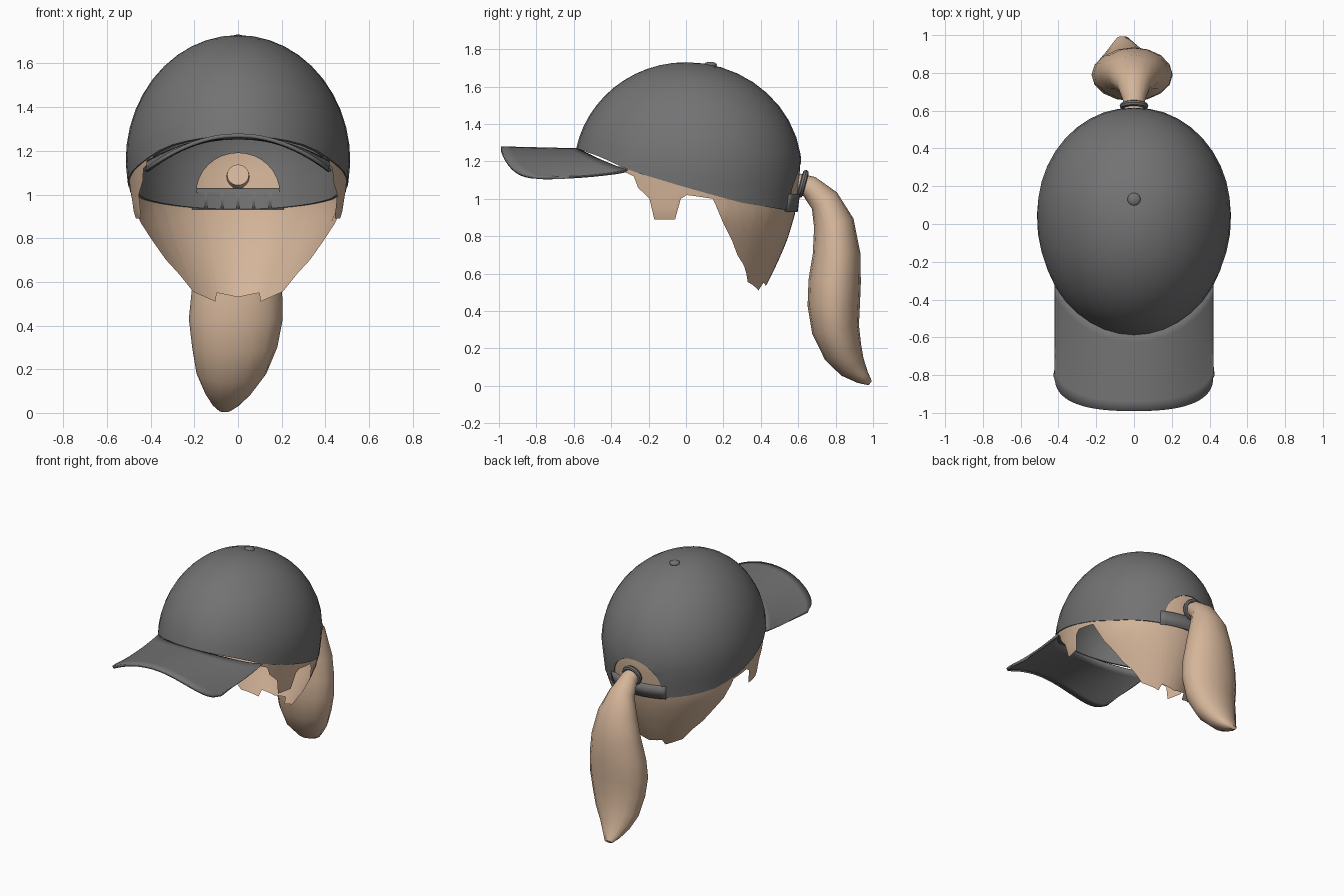
import bpy, bmesh, math
from mathutils import Vector

if "Cube" in bpy.data.objects:
    bpy.data.objects.remove(bpy.data.objects["Cube"])


def material(name, rgb):
    m = bpy.data.materials.new(name)
    m.diffuse_color = (*rgb, 1)
    m.use_nodes = True
    m.node_tree.nodes["Principled BSDF"].inputs["Base Color"].default_value = m.diffuse_color
    return m


GREY = material("cap grey", (0.17, 0.17, 0.17))
TAN = material("hair tan", (0.66, 0.46, 0.32))


def lerp_table(t, x):
    """Linear look-up in a list of (x, value) pairs."""
    for (x0, v0), (x1, v1) in zip(t, t[1:]):
        if x <= x1:
            k = max(0, (x - x0) / (x1 - x0))
            return v0 + (v1 - v0) * k
    return t[-1][1]


def finish(ob, mat, angle=40):
    ob.data.materials.clear()
    ob.data.materials.append(mat)
    bpy.ops.object.select_all(action='DESELECT')
    ob.select_set(True)
    bpy.context.view_layer.objects.active = ob
    bpy.ops.object.shade_smooth_by_angle(angle=math.radians(angle))


def grid(name, rows, mat, closed=False, caps=False, thick=0, angle=40):
    """Skin equal-length rows of points into one surface."""
    bm = bmesh.new()
    vs = [[bm.verts.new(p) for p in r] for r in rows]
    n = len(rows[0])
    for a, b in zip(vs, vs[1:]):
        for i in range(n if closed else n - 1):
            j = (i + 1) % n
            bm.faces.new((a[i], a[j], b[j], b[i]))
    if caps:
        bm.faces.new(vs[0])
        bm.faces.new(vs[-1])
    bmesh.ops.remove_doubles(bm, verts=bm.verts, dist=0.0005)
    bmesh.ops.recalc_face_normals(bm, faces=bm.faces)
    me = bpy.data.meshes.new(name)
    bm.to_mesh(me)
    bm.free()
    ob = bpy.data.objects.new(name, me)
    bpy.context.collection.objects.link(ob)
    finish(ob, mat, angle)
    if thick:
        s = ob.modifiers.new("thickness", 'SOLIDIFY')
        s.thickness, s.offset = thick, -1
        bpy.ops.object.modifier_apply(modifier=s.name)
    return ob


# Head shape: angle is measured from the back, scale f shrinks toward the crown
TOP, WIDE = 1.73, 1.15


def fscale(z):
    if z > WIDE:
        return math.sqrt(max(0, 1 - ((z - WIDE) / (TOP - WIDE)) ** 2))
    return 1 - 0.2 * (WIDE - z)


def head_y(a):
    c = math.cos(a)
    return 0.05 + (0.57 if c > 0 else 0.65) * c


def head(a, z, f, sx=1.0):
    return Vector((0.515 * f * sx * math.sin(a), f * head_y(a), z))


EDGE = [(-0.6, 1.27), (-0.45, 1.22), (-0.3, 1.15), (0, 1.06), (0.3, 0.98), (0.62, 0.93)]

# Cap crown, with a rear opening cut out
rows = []
for k in range(13):
    s = math.sin(math.radians(90 * k / 12))
    row = []
    for i in range(40):
        a = 2 * math.pi * i / 40
        e = lerp_table(EDGE, head_y(a))
        z = e + (TOP - e) * s
        row.append(head(a, z, fscale(z)))
    rows.append(row)
crown = grid("cap_crown", rows, GREY, closed=True, thick=0.02)

arch = [(0.19 * math.cos(math.pi * i / 16), 1.01 + 0.18 * math.sin(math.pi * i / 16)) for i in range(17)]
cutter = grid("opening_cutter", [[(x, y, z) for x, z in arch] for y in (0.4, 0.8)], GREY,
              closed=True, caps=True)
bpy.context.view_layer.objects.active = crown
b = crown.modifiers.new("opening", 'BOOLEAN')
b.operation, b.object, b.solver = 'DIFFERENCE', cutter, 'EXACT'
bpy.ops.object.modifier_apply(modifier=b.name)
bpy.data.objects.remove(cutter)
finish(crown, GREY)

# Adjuster strap below the opening
rows = [[head(math.radians(d), z, fscale(z) * 1.008) for d in range(-26, 27, 4)] for z in (0.93, 1.025)]
grid("back_strap", rows, GREY, thick=0.025)

# Curved brim, from the crown edge out to a rounded front
rows = []
N = 32
for k in range(9):
    t = k / 8
    row = []
    for i in range(N + 1):
        a = math.pi * (i / N - 0.5)
        s, c = math.sin(a), max(0, math.cos(a))
        x = 0.42 * math.copysign(abs(s) ** 0.77, s)
        q = (x / 0.42) ** 2
        inner = Vector((x, 0.05 - 0.625 * math.sqrt(1 - (x / 0.515) ** 2), 1.27 - 0.115 * q))
        outer = Vector((x, -0.80 - 0.19 * c ** 0.77, 1.28 - 0.155 * q))
        p = inner.lerp(outer, t)
        p.z -= 0.07 * q * t * (1 - t)
        row.append(p)
    rows.append(row)
brim = grid("brim", rows, GREY)
if sum(p.normal.z for p in brim.data.polygons) < 0:
    brim.data.flip_normals()
s = brim.modifiers.new("thickness", 'SOLIDIFY')
s.thickness, s.offset = 0.018, -1

# Crown button
bpy.ops.mesh.primitive_uv_sphere_add(segments=16, ring_count=8, radius=0.035, location=(0, 0.13, 1.715))
button = bpy.context.object
button.name = "button"
button.scale.z = 0.5
finish(button, GREY)

# Hair shell: lower hem height by angle from the back (sideburn near 105 degrees)
HEM = [(0, 0.53), (19, 0.55), (22, 0.51), (43, 0.555), (52, 0.64), (60, 0.70), (73, 0.87), (80, 1.0),
       (94, 1.02), (97, 1.0), (100, 0.89), (111, 0.89), (113, 1.0), (119, 1.06), (121, 1.12), (130, 1.16)]
HAIR_F = [(0.5, 0.66), (0.6, 0.745), (0.7, 0.82), (0.8, 0.885), (0.93, 0.945), (1.15, 0.985)]
steps = sorted({d for d, _ in HEM} | set(range(0, 131, 6)))
steps = [-d for d in reversed(steps[1:])] + steps
rows = []
for k in range(13):
    row = []
    for d in steps:
        hem = lerp_table(HEM, abs(d))
        z = hem + (1.3 - hem) * k / 12
        f = fscale(z) * 0.985 if z > WIDE else lerp_table(HAIR_F, z)
        row.append(head(math.radians(d), z, f, 1 - 0.5 * max(0, 0.9 - z)))
    rows.append(row)
grid("hair_shell", rows, TAN, angle=60)

# Ponytail: centre x, y, z, half width, half depth
TAIL = [(0, .58, 1.09, .05, .05), (0, .66, 1.065, .06, .06), (0, .74, .99, .09, .08),
        (0, .79, .87, .14, .108), (0, .805, .71, .18, .127), (-.005, .795, .56, .207, .14),
        (-.01, .79, .43, .215, .14), (-.015, .80, .30, .195, .127), (-.03, .84, .18, .16, .105),
        (-.045, .89, .10, .11, .075), (-.055, .945, .045, .065, .04), (-.06, .985, .014, .03, .014)]
rows = []
for i, (x, y, z, w, d) in enumerate(TAIL):
    p, q = TAIL[max(0, i - 1)], TAIL[min(len(TAIL) - 1, i + 1)]
    t = Vector((0, q[1] - p[1], q[2] - p[2])).normalized()
    side = Vector((0, -t.z, t.y))
    rows.append([Vector((x + w * math.cos(g), y, z)) + side * d * math.sin(g)
                 for g in (2 * math.pi * j / 16 for j in range(16))])
grid("ponytail", rows, TAN, closed=True, caps=True, angle=60)

# Hair tie
bpy.ops.mesh.primitive_torus_add(major_radius=0.06, minor_radius=0.016, major_segments=20, minor_segments=8,
                                 location=(0, 0.625, 1.08), rotation=(math.radians(75), 0, 0))
tie = bpy.context.object
tie.name = "hair_tie"
finish(tie, GREY)
